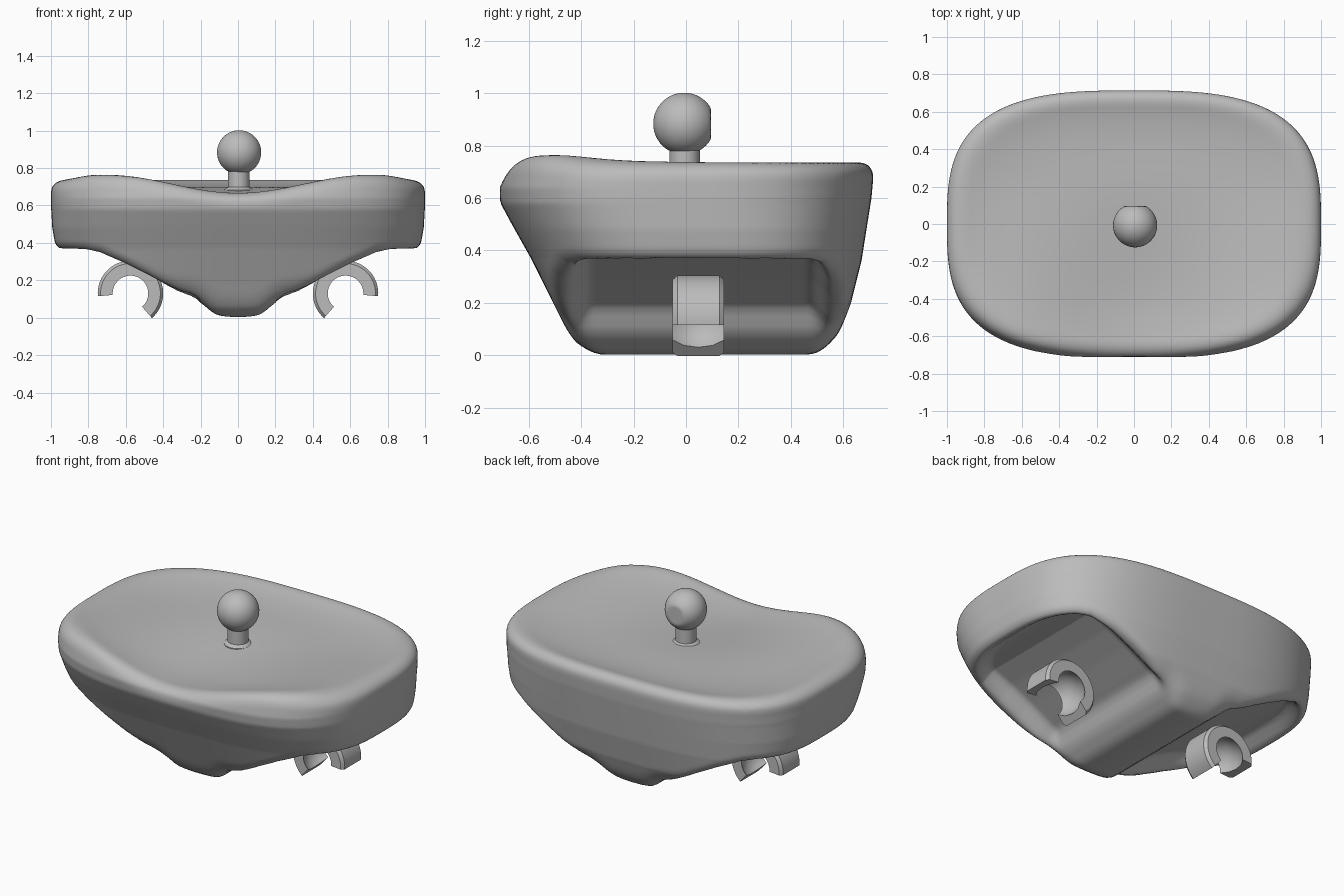
import bpy, bmesh, math
from mathutils import Vector

cube = bpy.data.objects.get("Cube")
if cube:
    bpy.data.objects.remove(cube, do_unlink=True)

grey = bpy.data.materials.new("plain_grey")
grey.use_nodes = True
colour = (0.5, 0.5, 0.5, 1)
grey.diffuse_color = colour
grey.node_tree.nodes["Principled BSDF"].inputs["Base Color"].default_value = colour


def finish(name, bm, angle=35):
    bmesh.ops.recalc_face_normals(bm, faces=bm.faces)
    mesh = bpy.data.meshes.new(name)
    bm.to_mesh(mesh)
    bm.free()
    mesh.materials.append(grey)
    obj = bpy.data.objects.new(name, mesh)
    bpy.context.collection.objects.link(obj)
    bpy.ops.object.select_all(action="DESELECT")
    obj.select_set(True)
    bpy.context.view_layer.objects.active = obj
    bpy.ops.object.shade_smooth_by_angle(angle=math.radians(angle))
    return obj


def interp(points, v):
    if v <= points[0][0]:
        return points[0][1]
    for (a, fa), (b, fb) in zip(points, points[1:]):
        if v <= b:
            return fa + (fb - fa) * (v - a) / (b - a)
    return points[-1][1]


def step(a, b, v):
    t = min(1, max(0, (v - a) / (b - a)))
    return t * t * (3 - 2 * t)


def soft_max(a, b, k):
    h = max(k - abs(a - b), 0) / k
    return max(a, b) + h * h * k / 4


# Body profiles: front and back edge and half width by height, underside by x
FRONT = [(0, -.39), (.05, -.435), (.156, -.485), (.37, -.592), (.5, -.665),
         (.58, -.708), (.64, -.717), (.8, -.685)]
BACK = [(0, .54), (.08, .585), (.2, .63), (.36, .67), (.6, .708), (.7, .717), (.8, .71)]
WIDTH = [(.35, .97), (.48, .993), (.6, 1.0), (.7, 1.0), (.8, .985)]
UNDER = [(0, .003), (.08, .007), (.13, .022), (.18, .065), (.24, .105), (.315, .138),
         (.476, .228), (.61, .295), (.74, .347), (.82, .36), (.93, .362)]


def wall_field(x, y, z):
    f, b = interp(FRONT, z), interp(BACK, z)
    u = abs(x) / interp(WIDTH, z)
    v = abs(y - (f + b) / 2) / ((b - f) / 2)
    return (u ** 3 + v ** 3) ** (1 / 3) - 1


def top_height(x, y, r):
    front = step(.3, -.5, y)
    dip = math.cos(math.pi * x / 1.4) ** 2 if abs(x) < .7 else 0
    fall = .03 * step(.75, 1, abs(x))
    edge = .76 + front * (.028 - .11 * dip - fall)
    return edge - .06 * (1 - .6 * front * dip) * (1 - min(r, 1) ** 5)


def body_field(p):
    x, y, z = p
    wall = wall_field(x, y, z)
    upper = soft_max(wall * .8, z - top_height(x, y, wall + 1), .1)
    round_off = .13 - .08 * step(.15, .45, abs(x))
    return soft_max(upper, (interp(UNDER, abs(x)) - z) / 1.1, round_off)


# Body: a gridded box drawn in to the soft intersection of the profiles
bm = bmesh.new()
bmesh.ops.create_cube(bm, size=2)
bmesh.ops.subdivide_edges(bm, edges=bm.edges[:], cuts=63, use_grid_fill=True)
for vert in bm.verts:
    x, y, z = vert.co
    core = Vector((.6 * x, .4 * y, .5))
    ray = Vector((1.05 * x, .76 * y, .4 + .5 * z)) - core
    low, high = 0, 1.3
    for _ in range(17):
        mid = (low + high) / 2
        if body_field(core + ray * mid) < 0:
            low = mid
        else:
            high = mid
    vert.co = core + ray * low

# Leg pockets: the two underside slopes pressed inward, leaving a rounded lip
for vert in bm.verts:
    x, y, z = vert.co
    across = step(.19, .3, abs(x))
    along = step(.51, .41, abs(y - .05)) * step(-.02, -.1, wall_field(x, y, z))
    under = step(.09, .01, z - interp(UNDER, abs(x)))
    push = .075 * across * along * under
    vert.co += Vector((-math.copysign(.4, x), 0, .9)) * push
finish("body", bm, 60)

# Neck with a small collar at its base
bm = bmesh.new()
rings = []
for radius, z in [(.078, .63), (.078, .684), (.058, .698), (.058, .82)]:
    rings.append([bm.verts.new((.004 + radius * math.cos(i * math.tau / 40),
                                -.005 + radius * math.sin(i * math.tau / 40), z))
                  for i in range(40)])
for a, b in zip(rings, rings[1:]):
    for i in range(40):
        j = (i + 1) % 40
        bm.faces.new((a[i], a[j], b[j], b[i]))
bm.faces.new(rings[0])
bm.faces.new(rings[-1])
finish("neck", bm)

# Ball joint with a flat at the back
bm = bmesh.new()
bmesh.ops.create_uvsphere(bm, u_segments=48, v_segments=32, radius=.118)
for vert in bm.verts:
    vert.co += Vector((.006, -.007, .884))
    vert.co.y = min(vert.co.y, .095)
finish("ball_joint", bm)

# Hip clips: open rings with a rounded socket inside
SECTION = [(.16, -.098), (.175, -.08), (.175, .08), (.16, .098), (.095, .098),
           (.122, .055), (.132, 0), (.122, -.055), (.095, -.098)]


def clip(name, side):
    bm = bmesh.new()
    loops = []
    for i in range(37):
        a = math.radians(-5 + 234 * i / 36)
        loops.append([bm.verts.new((side * (.575 + r * math.cos(a)), .047 + w,
                                    .13 + r * math.sin(a))) for r, w in SECTION])
    n = len(SECTION)
    for a, b in zip(loops, loops[1:]):
        for i in range(n):
            j = (i + 1) % n
            bm.faces.new((a[i], a[j], b[j], b[i]))
    bm.faces.new(loops[0])
    bm.faces.new(loops[-1])
    finish(name, bm, 30)


clip("left_hip_clip", 1)
clip("right_hip_clip", -1)
